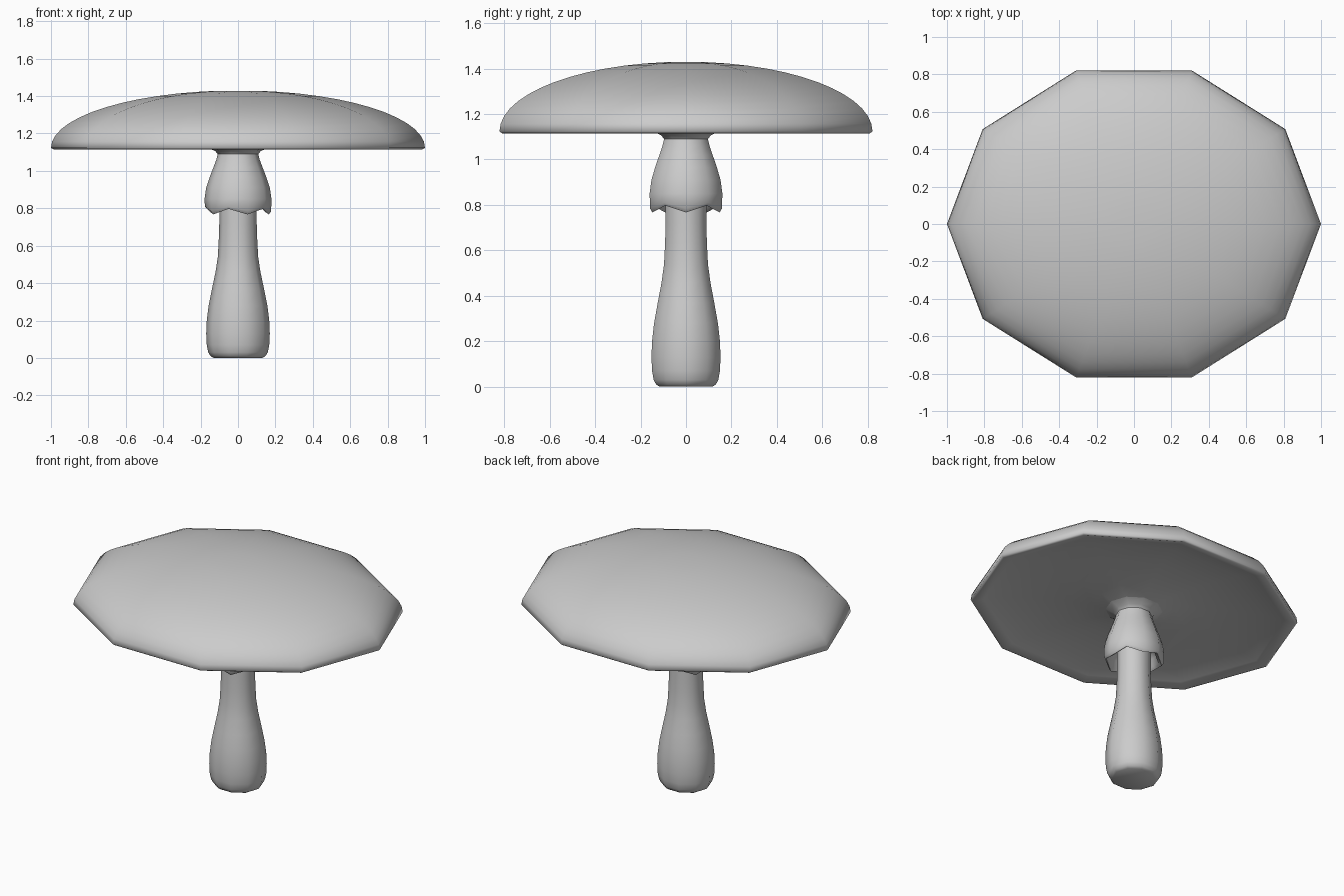
import bpy, bmesh
from math import pi, sin, cos, radians

if "Cube" in bpy.data.objects:
    bpy.data.objects.remove(bpy.data.objects["Cube"])

SIDES = 10


def lathe(name, profile, y_scale, zigzag=None, caps=(False, False), sharp=50):
    """Ten-sided lathe of (radius, z) points; zigzag gives a z wobble per point index."""
    zigzag = zigzag or {}
    bm = bmesh.new()
    rings = []
    for k, (r, z) in enumerate(profile):
        ring = []
        for i in range(SIDES):
            a = 2 * pi * i / SIDES
            dz = zigzag.get(k, 0) * (-1 if i % 2 == 0 else 1)
            ring.append(bm.verts.new((r * cos(a), r * y_scale * sin(a), z + dz)))
        rings.append(ring)
    for lo, hi in zip(rings, rings[1:]):
        for i in range(SIDES):
            j = (i + 1) % SIDES
            bm.faces.new((lo[i], lo[j], hi[j], hi[i]))
    if caps[0]:
        bm.faces.new(rings[0][::-1])
    if caps[1]:
        bm.faces.new(rings[-1])
    bmesh.ops.recalc_face_normals(bm, faces=bm.faces)
    mesh = bpy.data.meshes.new(name)
    bm.to_mesh(mesh)
    bm.free()
    obj = bpy.data.objects.new(name, mesh)
    bpy.context.collection.objects.link(obj)
    bpy.ops.object.select_all(action='DESELECT')
    obj.select_set(True)
    bpy.context.view_layer.objects.active = obj
    bpy.ops.object.shade_smooth_by_angle(angle=radians(sharp))
    return obj


# Cap: gently hollowed underside, then a rolled rim and an elliptical dome
dome = [(cos(t), 1.123 + 0.307 * sin(t))
        for t in (pi / 2 * n / 14 for n in range(14))]
cap_profile = [(0.16, 1.125), (0.25, 1.145), (0.4, 1.163), (0.6, 1.168),
               (0.8, 1.155), (0.92, 1.133), (0.985, 1.115)] + dome
lathe("cap", cap_profile, 0.863, caps=(False, True), sharp=80)

# Stem: bulbous foot narrowing to a straight neck
stem_profile = [(0.13, 0.0), (0.147, 0.01), (0.159, 0.03), (0.167, 0.07),
                (0.170, 0.13), (0.167, 0.2), (0.157, 0.28), (0.139, 0.37),
                (0.12, 0.46), (0.108, 0.54), (0.103, 0.63), (0.1, 0.72),
                (0.1, 0.88)]
lathe("stem", stem_profile, 0.94, caps=(True, False))

# Skirt: bell with a thick zigzag hem, flaring into the cap at the top
skirt_profile = [(0.1, 0.87), (0.135, 0.84), (0.145, 0.795), (0.165, 0.782),
                 (0.177, 0.797), (0.179, 0.85), (0.17, 0.91), (0.152, 0.965),
                 (0.131, 1.02), (0.116, 1.06), (0.108, 1.09), (0.122, 1.106),
                 (0.17, 1.127)]
lathe("skirt", skirt_profile, 0.94,
      zigzag={1: 0.01, 2: 0.014, 3: 0.015, 4: 0.013})
